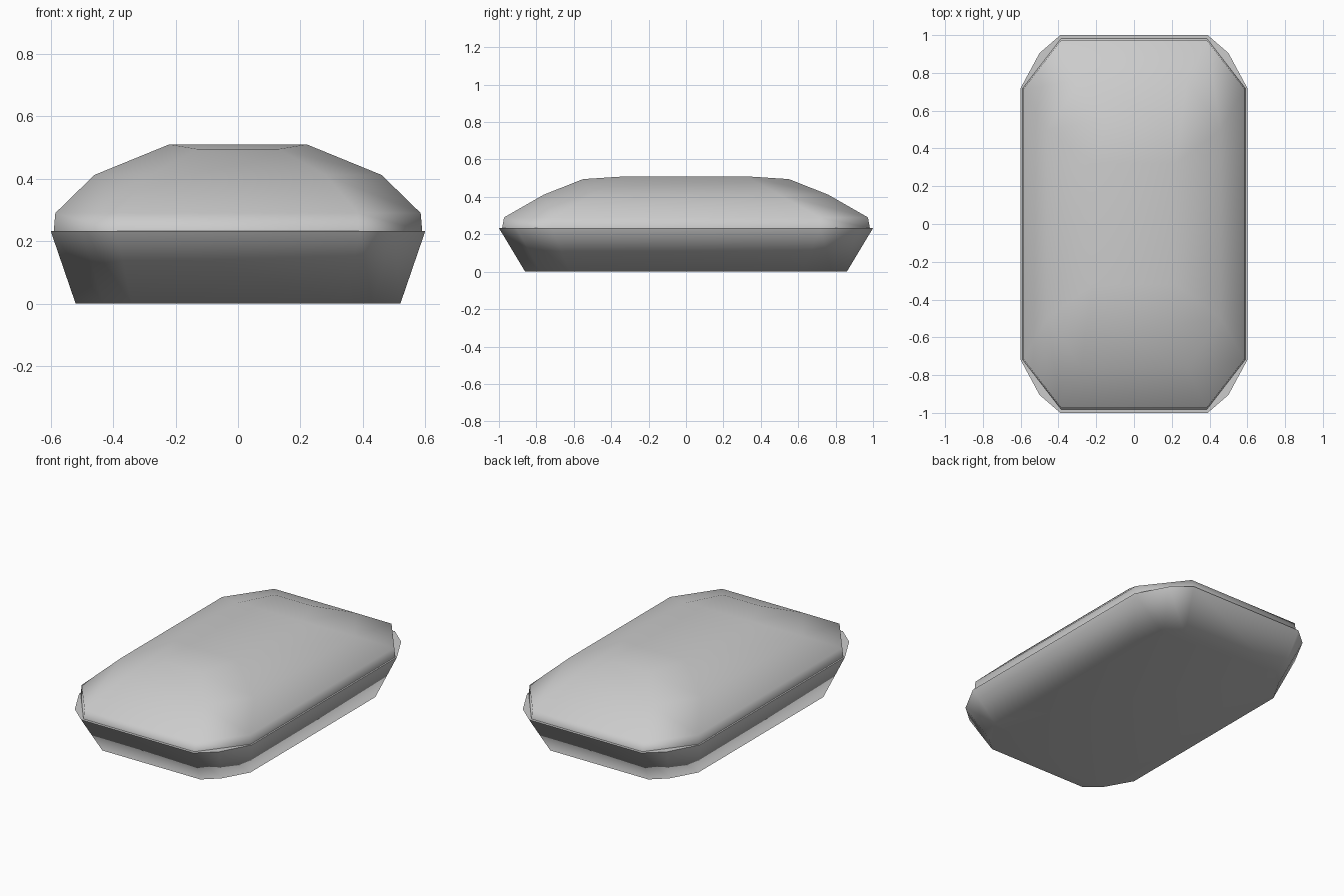
import bpy
import bmesh
from math import radians

cube = bpy.data.objects.get("Cube")
if cube:
    bpy.data.objects.remove(cube, do_unlink=True)

grey = bpy.data.materials.new("plain_grey")
grey.use_nodes = True
colour = (0.6, 0.6, 0.6, 1)
grey.diffuse_color = colour
grey.node_tree.nodes["Principled BSDF"].inputs["Base Color"].default_value = colour


def mirrored_ring(bm, corner):
    """Mirror the points of one corner into a closed ring of vertices."""
    ring = []
    for sx, sy in ((1, 1), (1, -1), (-1, -1), (-1, 1)):
        points = corner if sx == sy else corner[::-1]
        ring += [bm.verts.new((sx * x, sy * y, z)) for x, y, z in points]
    return ring


def loft(bm, corners):
    """Bridge successive rings and return them."""
    rings = [mirrored_ring(bm, c) for c in corners]
    for low, high in zip(rings, rings[1:]):
        n = len(low)
        for i in range(n):
            j = (i + 1) % n
            bm.faces.new((low[i], low[j], high[j], high[i]))
    return rings


def finish(bm, name, angle):
    bmesh.ops.recalc_face_normals(bm, faces=bm.faces)
    mesh = bpy.data.meshes.new(name)
    bm.to_mesh(mesh)
    bm.free()
    mesh.materials.append(grey)
    obj = bpy.data.objects.new(name, mesh)
    bpy.context.collection.objects.link(obj)
    bpy.ops.object.select_all(action="DESELECT")
    obj.select_set(True)
    bpy.context.view_layer.objects.active = obj
    bpy.ops.object.shade_smooth_by_angle(angle=radians(angle))
    weighted = obj.modifiers.new("weighted_normals", "WEIGHTED_NORMAL")
    weighted.keep_sharp = True
    return obj


# Flared lower tray with two-step corners, closed below and at the rim
bm = bmesh.new()
foot, rim = loft(bm, [
    [(0.34, 0.86, 0), (0.43, 0.78, 0), (0.52, 0.62, 0)],
    [(0.39, 1.0, 0.233), (0.5, 0.905, 0.233), (0.6, 0.72, 0.233)],
])
bm.faces.new(foot)
bm.faces.new(rim)
finish(bm, "lower_tray", 80)

# Domed upper shell with single chamfered corners
bm = bmesh.new()
rings = loft(bm, [
    [(0.385, 0.983, 0.233), (0.59, 0.718, 0.233)],
    [(0.385, 0.973, 0.29), (0.585, 0.715, 0.29)],
    [(0.28, 0.76, 0.412), (0.46, 0.5, 0.412)],
    [(0.13, 0.55, 0.495), (0.22, 0.32, 0.51)],
])
# Crown: flat middle with a gently sloping panel at each end
a1, b1, b2, a2, a3, b3, b4, a4 = rings[-1]
for panel in ((b1, b2, b3, b4), (a1, b1, b4, a4), (a2, a3, b3, b2)):
    bm.faces.new(panel)
finish(bm, "upper_shell", 80)
